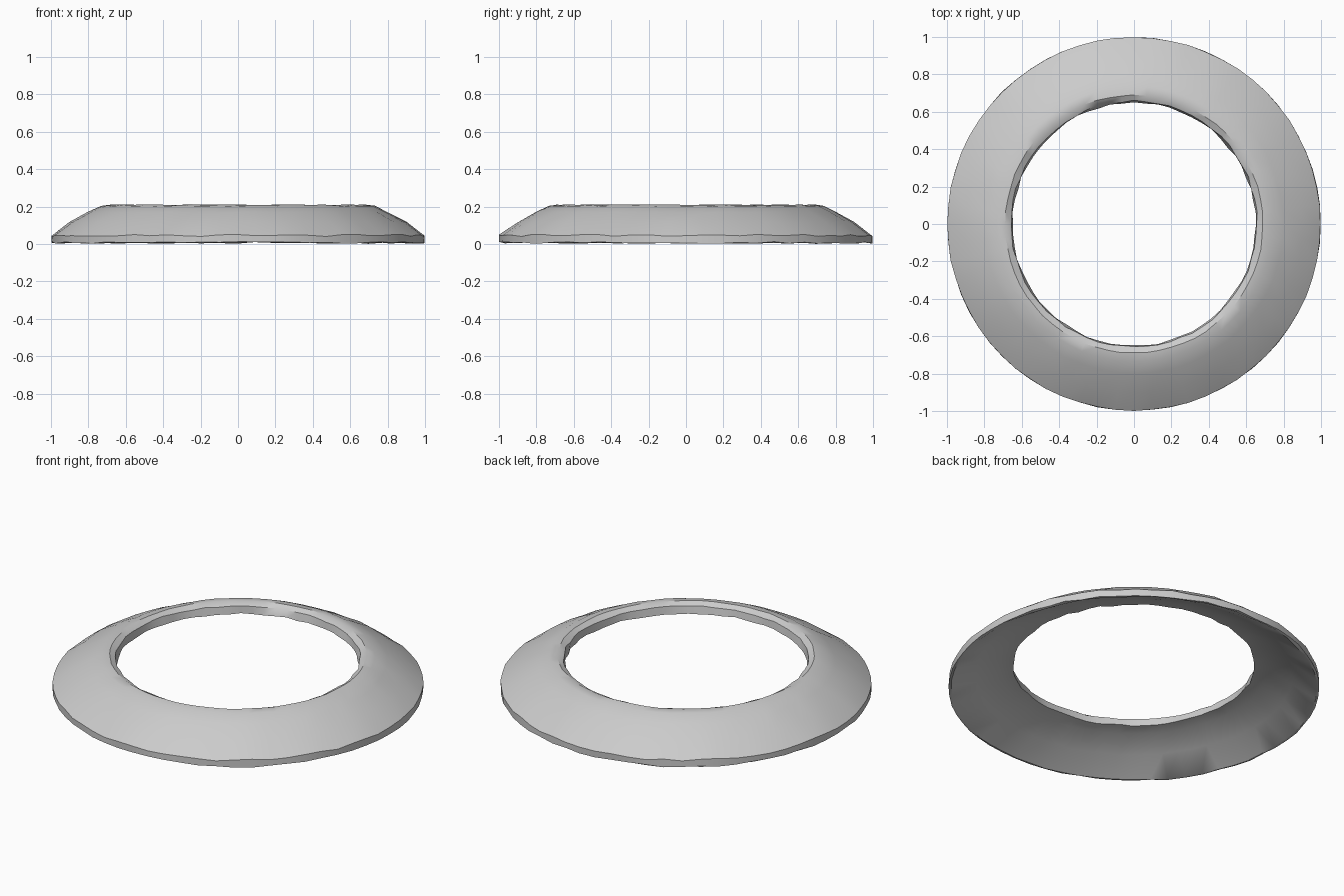
import bpy, bmesh, math, random

cube = bpy.data.objects.get("Cube")
if cube:
    bpy.data.objects.remove(cube, do_unlink=True)

random.seed(4)
SEGMENTS = 64

# Stone grey
grey = bpy.data.materials.new("light_grey")
grey.use_nodes = True
COLOUR = (0.6, 0.6, 0.6, 1.0)
grey.diffuse_color = COLOUR
grey.node_tree.nodes["Principled BSDF"].inputs["Base Color"].default_value = COLOUR

# Closed cross-section: (radius, height, radial wobble, vertical wobble)
PROFILE = [
    (0.985, 0.006, 0.002, 0.005),   # bottom lip
    (0.998, 0.008, 0.002, 0.005),
    (0.998, 0.046, 0.002, 0.006),   # top of the outer band
    (0.90, 0.116, 0.003, 0.003),    # convex sloping top
    (0.80, 0.170, 0.003, 0.003),
    (0.735, 0.203, 0.003, 0.002),
    (0.69, 0.210, 0.003, 0.001),    # crest
    (0.658, 0.192, 0.005, 0.003),   # rounded inner edge
    (0.650, 0.150, 0.005, 0.004),   # lower edge of the hole
    (0.72, 0.140, 0.003, 0.003),    # hollow underside
    (0.85, 0.085, 0.003, 0.003),
]

# Worn ring: sweep the section round the vertical axis
bm = bmesh.new()
rings = []
for i in range(SEGMENTS):
    a = math.tau * i / SEGMENTS
    ring = []
    for r, z, dr, dz in PROFILE:
        rr = min(r + random.uniform(-dr, dr), 1.0)
        zz = max(z + random.uniform(-dz, dz), 0.0)
        ring.append(bm.verts.new((rr * math.cos(a), rr * math.sin(a), zz)))
    rings.append(ring)

n = len(PROFILE)
for i, ring in enumerate(rings):
    following = rings[(i + 1) % SEGMENTS]
    for j in range(n):
        k = (j + 1) % n
        bm.faces.new((ring[j], following[j], following[k], ring[k]))
bmesh.ops.recalc_face_normals(bm, faces=bm.faces)

mesh = bpy.data.meshes.new("worn_ring")
bm.to_mesh(mesh)
bm.free()
mesh.materials.append(grey)
worn_ring = bpy.data.objects.new("worn_ring", mesh)
bpy.context.collection.objects.link(worn_ring)

# Smooth slopes, sharp band edges
bpy.ops.object.select_all(action='DESELECT')
worn_ring.select_set(True)
bpy.context.view_layer.objects.active = worn_ring
bpy.ops.object.shade_smooth_by_angle(angle=math.radians(35))
